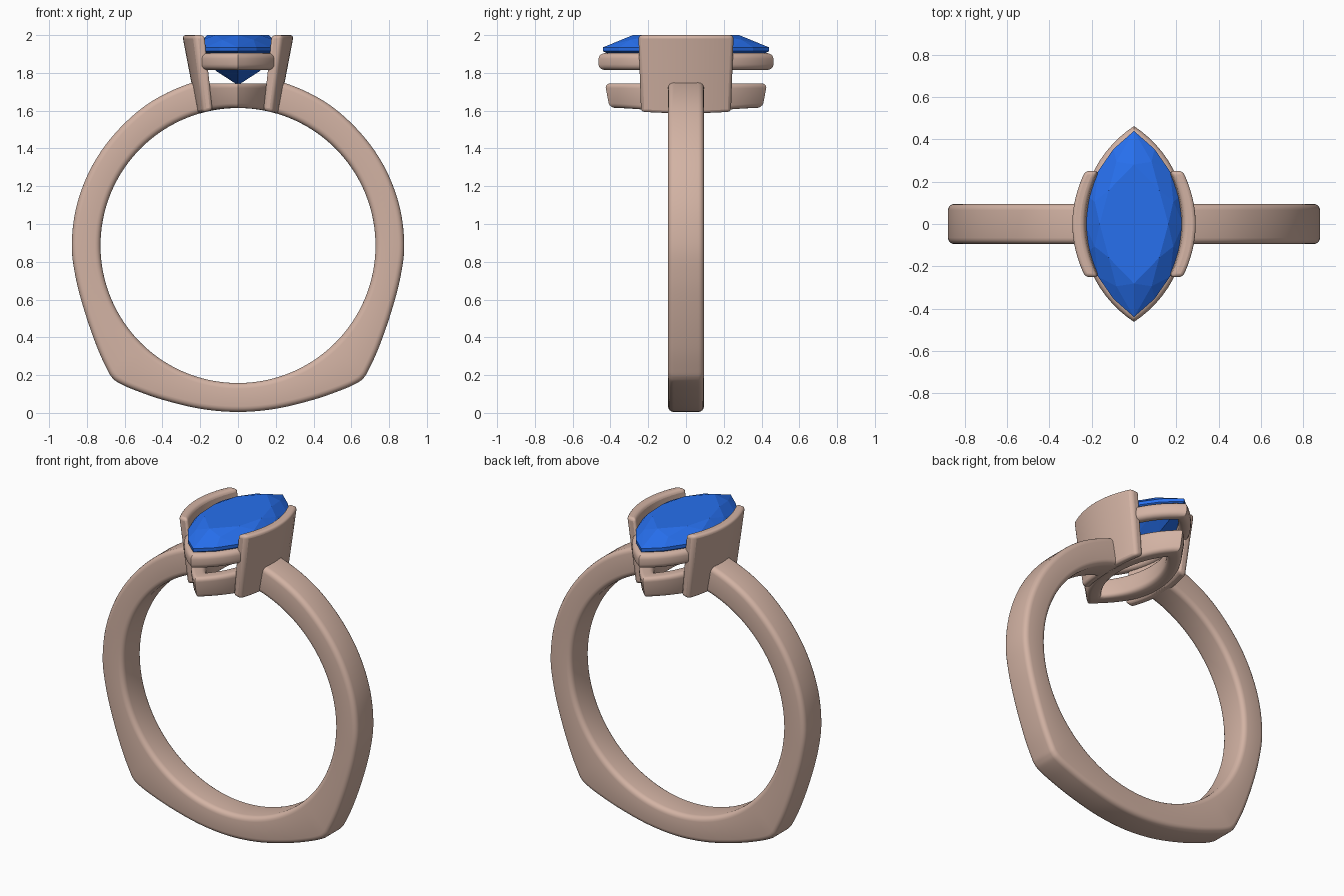
import bpy, bmesh, math
from mathutils import Vector

if "Cube" in bpy.data.objects:
    bpy.data.objects.remove(bpy.data.objects["Cube"])

CZ, RI = 0.886, 0.728          # finger hole centre height and radius


def material(name, rgb):
    m = bpy.data.materials.new(name)
    m.diffuse_color = (*rgb, 1)
    m.use_nodes = True
    m.node_tree.nodes["Principled BSDF"].inputs["Base Color"].default_value = m.diffuse_color
    return m


gold = material("rose_metal", (0.65, 0.45, 0.37))
blue = material("blue_stone", (0.02, 0.16, 0.85))


def finish(name, bm, mat, smooth=True):
    bmesh.ops.recalc_face_normals(bm, faces=bm.faces[:])
    me = bpy.data.meshes.new(name)
    bm.to_mesh(me)
    bm.free()
    ob = bpy.data.objects.new(name, me)
    bpy.context.collection.objects.link(ob)
    me.materials.append(mat)
    if smooth:
        bpy.ops.object.select_all(action='DESELECT')
        ob.select_set(True)
        bpy.context.view_layer.objects.active = ob
        bpy.ops.object.shade_smooth_by_angle(angle=math.radians(35))
    return ob


def loft(loops, ring=False):
    """Skin closed loops; cap the ends, or join last to first if ring."""
    bm = bmesh.new()
    vs = [[bm.verts.new(p) for p in loop] for loop in loops]
    n = len(vs[0])
    pairs = list(zip(vs, vs[1:])) + ([(vs[-1], vs[0])] if ring else [])
    for a, b in pairs:
        for i in range(n):
            j = (i + 1) % n
            bm.faces.new((a[i], a[j], b[j], b[i]))
    if not ring:
        bm.faces.new(vs[0])
        bm.faces.new(vs[-1])
    return bm


def rounded_rect(a0, a1, b0, b1, r, seg=4):
    pts = []
    corners = [(a1 - r, b1 - r), (a0 + r, b1 - r), (a0 + r, b0 + r), (a1 - r, b0 + r)]
    for k, (ca, cb) in enumerate(corners):
        for i in range(seg + 1):
            t = math.pi / 2 * (k + i / seg)
            pts.append((ca + r * math.cos(t), cb + r * math.sin(t)))
    return pts


def marquise(L, W, inset, n):
    """Pointed oval of two arcs, 2n points, starting at the +y tip."""
    R = (L * L + W * W) / (2 * W)
    c, r = R - W, R - inset
    a = math.acos(c / r)
    right = [(r * math.cos(a - 2 * a * i / n) - c, r * math.sin(a - 2 * a * i / n))
             for i in range(n)]
    return right + [(-x, -y) for x, y in right]


def on_finger(x):
    return CZ + math.sqrt(RI * RI - x * x)


def spline(p0, p1, p2, p3, t):
    return 0.5 * (2 * p1 + (p2 - p0) * t + (2 * p0 - 5 * p1 + 4 * p2 - p3) * t * t
                  + (3 * p1 - p0 - 3 * p2 + p3) * t ** 3)


# Shank: round bore, squared-off foot, open at the top between the prongs
key = [(-.2, .022), (0, .005), (.2, .022), (.4, .07), (.55, .122), (.63, .158), (.665, .185),
       (.69, .225), (.745, .345), (.81, .53), (.86, .72), (.88, .9)]
for deg, r in ((75, .88), (60, .88), (45, .882), (30, .89), (14, .897), (0, .9)):
    a = math.radians(deg)
    key.append((r * math.sin(a), CZ + r * math.cos(a)))
key = [Vector(p) for p in key]
half = [spline(*key[i - 1:i + 3], s / 6) for i in range(1, len(key) - 2) for s in range(6)]
half.append(key[-2])
outer = [Vector((-p.x, p.y)) for p in reversed(half[1:])] + half
sections = []
for p in outer:
    d = p - Vector((0, CZ))
    R = d.length
    d.normalize()
    sections.append([(d.x * r, y, CZ + d.y * r)
                     for r, y in rounded_rect(RI, R, -.095, .095, .03)])
finish("shank", loft(sections), gold)


# Gallery rails: pointed oval rings under the stone
def rail(name, L, W, thick, z0, z1, r, draft, saddle):
    loops = []
    for inset, z in rounded_rect(0, thick, z0, z1, r):
        inset += draft * (z1 - z) / (z1 - z0)
        low = saddle * max(0, 1 - (z - z0) / (z1 - z0))
        loops.append([(x, y, z + low * (on_finger(x) - on_finger(0)))
                      for x, y in marquise(L, W, inset, 24)])
    finish(name, loft(loops, ring=True), gold)


rail("upper_rail", .463, .25, .07, 1.815, 1.905, .03, 0, 0)
rail("lower_rail", .43, .205, .085, 1.614, 1.745, .025, .02, 1)

# Curved wall prongs, leaning outwards
for side, name in ((-1, "left_prong"), (1, "right_prong")):
    loops = []
    for i in range(17):
        k = -1 + i / 8
        yt, yb = .252 * k, .238 * k
        xt, xb = .295 - .063 * k * k, .215 - .032 * k * k
        loops.append([(side * xt, yt, 2.0), (side * (xt - .06), yt, 2.0),
                      (side * (xb - .052), yb, on_finger(xb - .052)),
                      (side * xb, yb, on_finger(xb))])
    ob = finish(name, loft(loops), gold)
    bev = ob.modifiers.new("soft_edges", 'BEVEL')
    bev.width, bev.segments, bev.limit_method = .018, 3, 'ANGLE'
    bev.angle_limit = math.radians(40)

# Marquise stone: faceted convex hull of girdle, crown, table and pavilion points
bm = bmesh.new()
for i, (x, y) in enumerate(marquise(.44, .232, 0, 8)):
    pts = [(1, 1, 1.935), (1, 1, 1.915)]
    if i % 2 == 0:
        pts += [(.70, .64, 2.0), (.5, .5, 1.81)]
    else:
        pts += [(.86, .83, 1.975)]
    for sx, sy, z in pts:
        bm.verts.new((x * sx, y * sy, z))
bm.verts.new((0, 0, 1.735))
res = bmesh.ops.convex_hull(bm, input=bm.verts[:])
bmesh.ops.delete(bm, geom=[v for v in bm.verts if not v.link_faces], context='VERTS')
bmesh.ops.dissolve_limit(bm, angle_limit=.01, verts=bm.verts[:], edges=bm.edges[:])
finish("stone", bm, blue, smooth=False)
